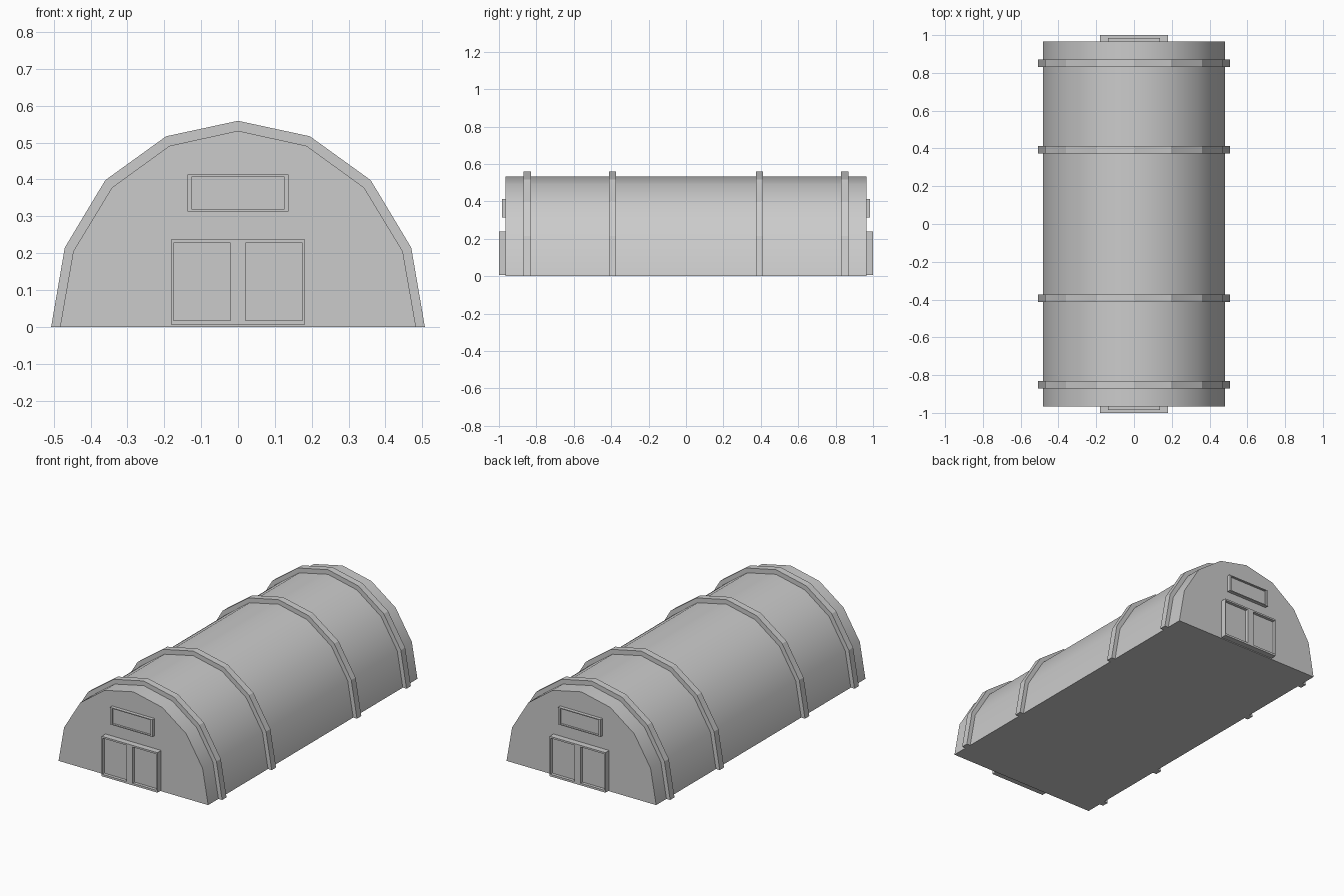
import bpy, bmesh
from math import radians

if "Cube" in bpy.data.objects:
    bpy.data.objects.remove(bpy.data.objects["Cube"])

# Right half of the arch, ground to ridge
OUTER = [(0.507, 0), (0.47, 0.215), (0.36, 0.398), (0.195, 0.517), (0, 0.559)]
SHELL = [(0.483, 0), (0.447, 0.205), (0.342, 0.378), (0.186, 0.491), (0, 0.532)]


def full_arch(half):
    return half + [(-x, z) for x, z in reversed(half[:-1])]


def finish(bm, name):
    bmesh.ops.recalc_face_normals(bm, faces=bm.faces)
    mesh = bpy.data.meshes.new(name)
    bm.to_mesh(mesh)
    bm.free()
    obj = bpy.data.objects.new(name, mesh)
    bpy.context.collection.objects.link(obj)
    return obj


def extrude_profile(name, points, y0, y1):
    bm = bmesh.new()
    face = bm.faces.new([bm.verts.new((x, y0, z)) for x, z in points])
    ext = bmesh.ops.extrude_face_region(bm, geom=[face], use_keep_orig=True)
    verts = [v for v in ext["geom"] if isinstance(v, bmesh.types.BMVert)]
    bmesh.ops.translate(bm, verts=verts, vec=(0, y1 - y0, 0))
    return finish(bm, name)


def mirror_y(obj):
    mod = obj.modifiers.new("mirror", "MIRROR")
    mod.use_axis = (False, True, False)
    mod.use_mirror_merge = False


def recessed_panel(name, xs, zs, front, back, depth):
    """Front grid of cells whose odd cells are sunk in, with outer side walls."""
    bm = bmesh.new()
    grid = [[bm.verts.new((x, front, z)) for z in zs] for x in xs]
    sunk = []
    for i in range(len(xs) - 1):
        for j in range(len(zs) - 1):
            f = bm.faces.new((grid[i][j], grid[i + 1][j], grid[i + 1][j + 1], grid[i][j + 1]))
            if i % 2 and j % 2:
                sunk.append(f)
    rim = [e for e in bm.edges if e.is_boundary]
    walls = bmesh.ops.extrude_edge_only(bm, edges=rim)
    verts = [v for v in walls["geom"] if isinstance(v, bmesh.types.BMVert)]
    bmesh.ops.translate(bm, verts=verts, vec=(0, back - front, 0))
    for f in bmesh.ops.extrude_discrete_faces(bm, faces=sunk)["faces"]:
        bmesh.ops.translate(bm, verts=f.verts, vec=(0, depth, 0))
    mirror_y(finish(bm, name))


# Arched hall, smooth along the roof
hall = extrude_profile("hall_shell", full_arch(SHELL), -0.965, 0.965)
bpy.context.view_layer.objects.active = hall
hall.select_set(True)
bpy.ops.object.shade_smooth_by_angle(angle=radians(35))
hall.select_set(False)

# Flat-faced ribs wrapping the roof, slightly sunk into the shell
inner = [(x * 0.99, z * 0.99) for x, z in SHELL]
band = full_arch(OUTER) + full_arch(inner)[::-1]
for label, y in (("end", 0.85), ("middle", 0.393)):
    mirror_y(extrude_profile(label + "_rib", band, -y - 0.02, -y + 0.02))

# Double doors and the window above, on both ends
recessed_panel("double_door", [-0.18, -0.175, -0.02, 0.02, 0.175, 0.18],
               [0.005, 0.017, 0.228, 0.238], -1.0, -0.965, 0.018)
recessed_panel("upper_window", [-0.137, -0.125, 0.125, 0.137],
               [0.313, 0.318, 0.408, 0.413], -0.985, -0.965, 0.012)
